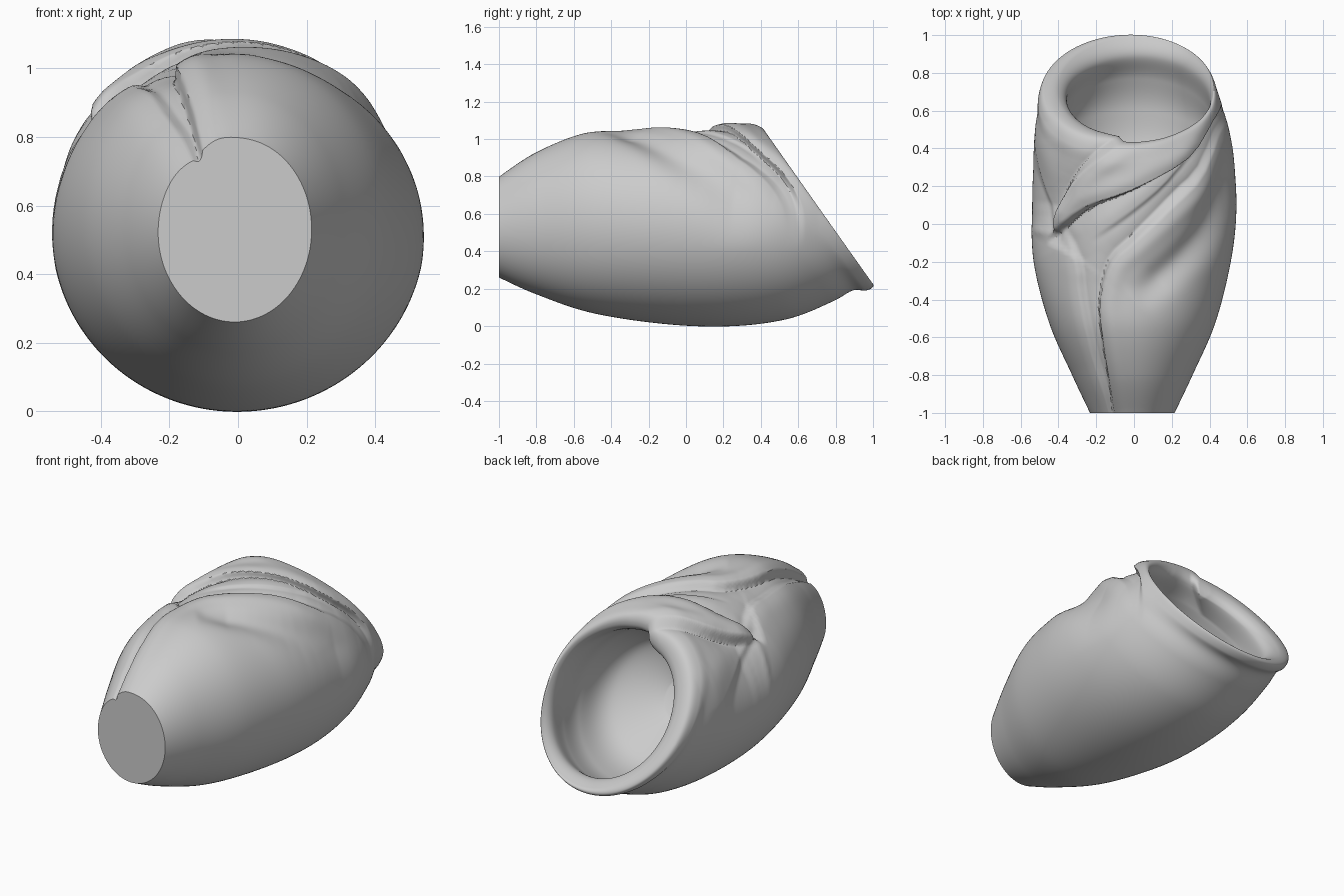
import bpy, bmesh, math
from mathutils import Vector

cube = bpy.data.objects.get("Cube")
if cube:
    bpy.data.objects.remove(cube)

AROUND, STEPS = 280, 15

# Rings from flat foot to rolled rim, then down into the hollow:
# top y, top z, bottom y, bottom z, half width, x offset
RINGS = [
    (-1, .80, -1, .26, .225, -.01),
    (-.8, .93, -.8, .17, .32, -.01),
    (-.55, 1.03, -.5, .07, .44, -.01),
    (-.32, 1.045, -.1, .01, .52, -.01),
    (-.12, 1.055, .25, .0, .545, 0),
    (.04, 1.065, .55, .04, .54, 0),
    (.15, 1.075, .78, .13, .52, -.01),
    (.24, 1.08, .89, .19, .495, -.02),
    (.33, 1.08, .96, .19, .48, -.03),
    (.41, 1.055, 1, .21, .455, -.025),
    (.435, 1, .985, .235, .41, .005),
    (.41, .95, .89, .25, .38, .02),
    (.3, .91, .77, .17, .4, .01),
    (.16, .86, .6, .11, .42, 0),
    (.02, .74, .36, .12, .36, 0),
    (-.02, .5, .1, .3, .1, 0),
]
LAST_FOLDED = 12

# Cloth folds seen from above: path, lowered side, step depth, spread, raised roll
FOLDS = [
    ([(.5, .68), (.43, .54), (.3, .34), (0, .17), (-.25, .08), (-.42, -.05), (-.46, -.1)],
     1, .045, .09, .012),
    ([(.5, .58), (.38, .28), (.2, .1), (0, -.08), (-.13, -.2), (-.19, -.4),
      (-.18, -.6), (-.12, -1), (-.08, -1.4)], -1, .045, .1, .012),
    ([(.4, .42), (.2, .2), (0, .05), (-.24, -.1)], 1, .012, .04, .006),
    ([(-.4, 0), (-.3, -.2), (-.28, -.4), (-.22, -.7), (-.13, -1), (-.08, -1.3)],
     1, .022, .07, .006),
    ([(.02, .5), (-.13, .4), (-.24, .32), (-.34, .22), (-.41, .08), (-.44, -.05)],
     -1, .06, .16, .012),
    ([(-.38, -.12), (-.44, 0), (-.5, .17), (-.54, .38), (-.53, .55)], 1, .015, .08, .008),
]
# Soft trough beside the broad outer fold
TROUGH = [(.58, .5), (.51, .25), (.41, 0), (.27, -.17), (.13, -.29), (0, -.4)]


def catmull(a, b, c, d, t):
    return [.5 * (2 * q + (r - p) * t + (2 * p - 5 * q + 4 * r - s) * t * t
                  + (3 * q - p - 3 * r + s) * t ** 3)
            for p, q, r, s in zip(a, b, c, d)]


def refine(points, steps):
    out, last = [], len(points) - 1
    for i in range(last):
        around = [points[min(max(i + k, 0), last)] for k in (-1, 0, 1, 2)]
        out += [catmull(*around, j / steps) for j in range(steps)]
    return out + [list(points[-1])]


def locate(path, p):
    """Signed distance (left positive) and end taper for a point beside a path."""
    best, side, where = 9, 1, 0
    count = len(path) - 1
    for i in range(count):
        a, b = path[i], path[i + 1]
        ab, ap = b - a, p - a
        t = min(max(ap.dot(ab) / ab.length_squared, 0), 1)
        dist = (ap - ab * t).length
        if dist < best:
            best, where = dist, (i + t) / count
            side = 1 if ab.cross(ap) >= 0 else -1
    return best * side, min(1, where * 5, (1 - where) * 5)


def prepare(path):
    return [Vector(p) for p in refine(path, 3)]


folds = [(prepare(path), *rest) for path, *rest in FOLDS]
trough = prepare(TROUGH)


def fold_offset(p):
    total = 0
    for path, low, depth, spread, roll in folds:
        d, taper = locate(path, p)
        d *= low
        if abs(d) > .5:
            continue
        step = min(max((d + .012) / .024, 0), 1)
        lowered = -depth * math.exp(-max(d, 0) / spread) * step
        raised = roll * math.exp(-((d + .06) / .05) ** 2) * (1 - step)
        total += taper * (lowered + raised)
    d, taper = locate(trough, p)
    return total - .042 * taper * math.exp(-(d / .08) ** 2)


# Wrapped body: one continuous skin through all the rings
bm = bmesh.new()
loops = []
for index, (ty, tz, by, bz, width, shift) in enumerate(refine(RINGS, STEPS)):
    top, bottom = Vector((shift, ty, tz)), Vector((shift, by, bz))
    centre, up = (top + bottom) / 2, (top - bottom) / 2
    fade = min(1, max(0, LAST_FOLDED - index / STEPS))
    loop = []
    for k in range(AROUND):
        angle = math.tau * k / AROUND
        spoke = up * math.cos(angle) + Vector((width * math.sin(angle), 0, 0))
        p = centre + spoke
        upper = min(1, max(0, (p.z - .4) / .35))
        upper *= upper * (3 - 2 * upper) * fade
        if upper > 0:
            p += spoke.normalized() * fold_offset(p.xy) * upper
        loop.append(bm.verts.new(p))
    loops.append(loop)

for a, b in zip(loops, loops[1:]):
    for k in range(AROUND):
        n = (k + 1) % AROUND
        bm.faces.new((a[k], a[n], b[n], b[k]))
# Flat foot and floor of the hollow
bm.faces.new(loops[0])
bm.faces.new(loops[-1])
bmesh.ops.recalc_face_normals(bm, faces=bm.faces)

mesh = bpy.data.meshes.new("wrapped_body")
bm.to_mesh(mesh)
bm.free()
body = bpy.data.objects.new("wrapped_body", mesh)
bpy.context.collection.objects.link(body)

grey = bpy.data.materials.new("plain_grey")
grey.use_nodes = True
grey.diffuse_color = (.6, .6, .6, 1)
grey.node_tree.nodes["Principled BSDF"].inputs["Base Color"].default_value = (.6, .6, .6, 1)
mesh.materials.append(grey)

bpy.ops.object.select_all(action='DESELECT')
body.select_set(True)
bpy.context.view_layer.objects.active = body
bpy.ops.object.shade_smooth_by_angle(angle=math.radians(40))
